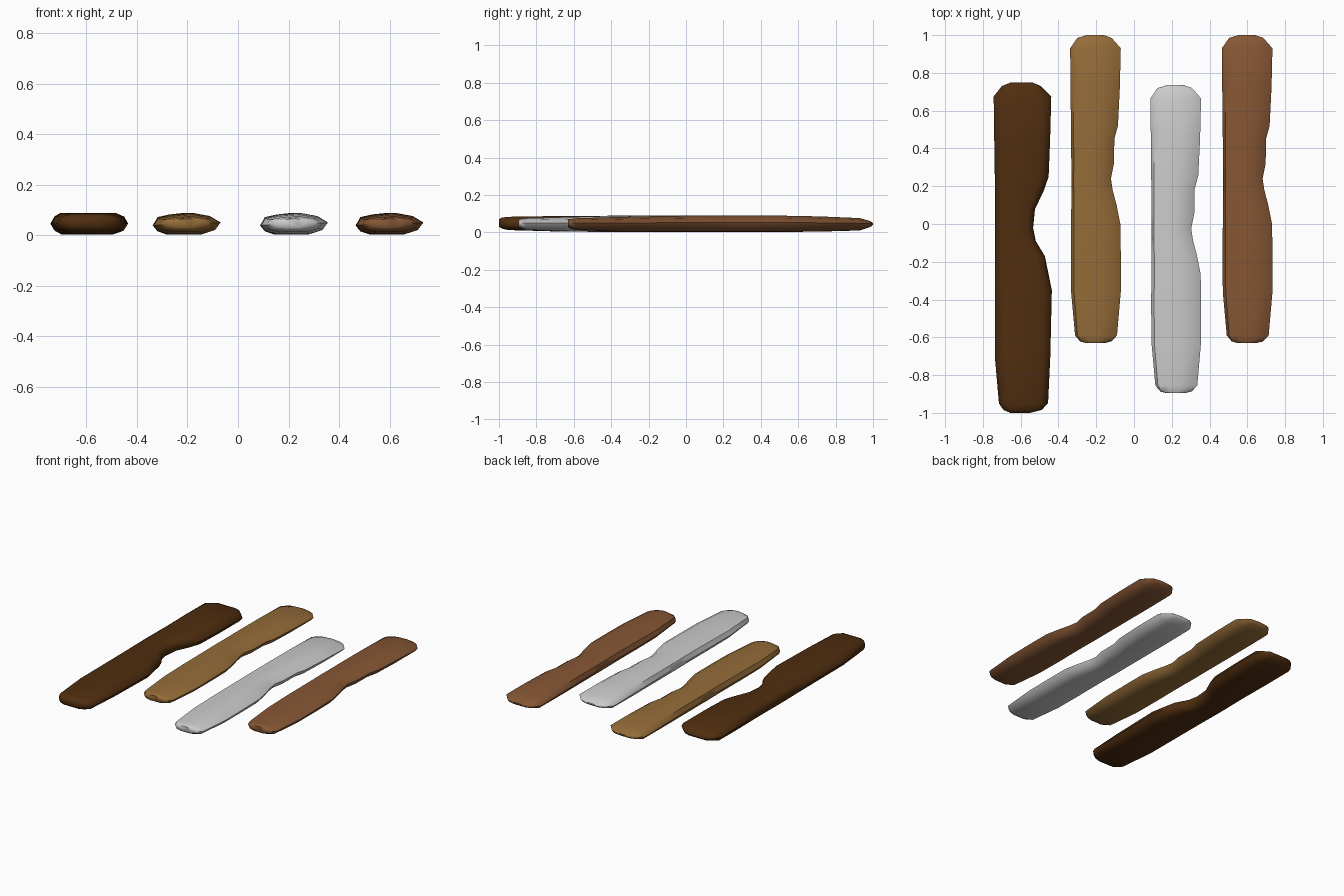
import bpy, bmesh, math

# Cross-sections as (across, height) fractions of each station's width and thickness
WIDE = [(0, .5), (.05, .85), (.17, 1), (.83, 1), (.95, .82), (1, .5),
        (.94, .17), (.8, 0), (.18, 0), (.05, .17)]
SLIM = [(0, .45), (.06, .8), (.28, .92), (.58, 1), (.85, .85), (1, .58),
        (.92, .22), (.72, .02), (.25, 0), (.06, .16)]

# Stations along the plank: y, left x, right x, bottom z, top z
WIDE_ST = [(-1.0, -.655, -.55, .03, .07), (-.985, -.69, -.49, .02, .079),
           (-.95, -.715, -.455, .012, .083), (-.7, -.737, -.443, .005, .087),
           (-.35, -.737, -.435, .003, .089), (-.17, -.736, -.472, .003, .089),
           (-.09, -.735, -.52, .003, .089), (-.02, -.735, -.534, .003, .089),
           (.08, -.735, -.524, .003, .089), (.17, -.736, -.48, .003, .089),
           (.25, -.737, -.452, .003, .089), (.45, -.74, -.444, .003, .089),
           (.675, -.743, -.438, .008, .083), (.73, -.70, -.492, .025, .068),
           (.75, -.65, -.54, .04, .052)]
SLIM_ST = [(-.63, -.255, -.155, .03, .066), (-.622, -.285, -.12, .022, .07),
           (-.59, -.312, -.09, .012, .075), (-.36, -.333, -.07, .004, .082),
           (-.15, -.334, -.07, .002, .087), (0, -.333, -.072, .002, .089),
           (.1, -.332, -.092, .002, .089), (.18, -.332, -.113, .002, .089),
           (.24, -.332, -.122, .002, .089), (.32, -.332, -.106, .002, .089),
           (.45, -.333, -.104, .002, .089), (.52, -.334, -.085, .002, .089),
           (.72, -.336, -.075, .004, .085), (.93, -.338, -.07, .01, .076),
           (.985, -.30, -.118, .028, .06), (1.0, -.25, -.16, .04, .05)]


def plank(name, section, stations, dx=0, dy=0, color=None):
    """Loft a section through the stations and cap both ends."""
    bm = bmesh.new()
    rings = [[bm.verts.new((l + u * (r - l) + dx, y + dy, b + v * (t - b)))
              for u, v in section] for y, l, r, b, t in stations]
    n = len(section)
    for a, c in zip(rings, rings[1:]):
        for i in range(n):
            j = (i + 1) % n
            bm.faces.new((a[i], a[j], c[j], c[i]))
    bm.faces.new(rings[0])
    bm.faces.new(rings[-1])
    bmesh.ops.recalc_face_normals(bm, faces=bm.faces)
    mesh = bpy.data.meshes.new(name)
    bm.to_mesh(mesh)
    bm.free()
    ob = bpy.data.objects.new(name, mesh)
    bpy.context.collection.objects.link(ob)
    if color:
        mat = bpy.data.materials.new(name + "_paint")
        mat.diffuse_color = (*color, 1)
        mesh.materials.append(mat)
    bpy.ops.object.select_all(action='DESELECT')
    bpy.context.view_layer.objects.active = ob
    ob.select_set(True)
    bpy.ops.object.shade_smooth_by_angle(angle=math.radians(50))


# Wide dark plank, then three matching slim planks
plank("dark_plank", WIDE, WIDE_ST, color=(.08, .027, .005))
plank("tan_plank", SLIM, SLIM_ST, color=(.30, .15, .04))
plank("grey_plank", SLIM, SLIM_ST, dx=.425, dy=-.265)
plank("red_brown_plank", SLIM, SLIM_ST, dx=.803, color=(.24, .095, .035))
